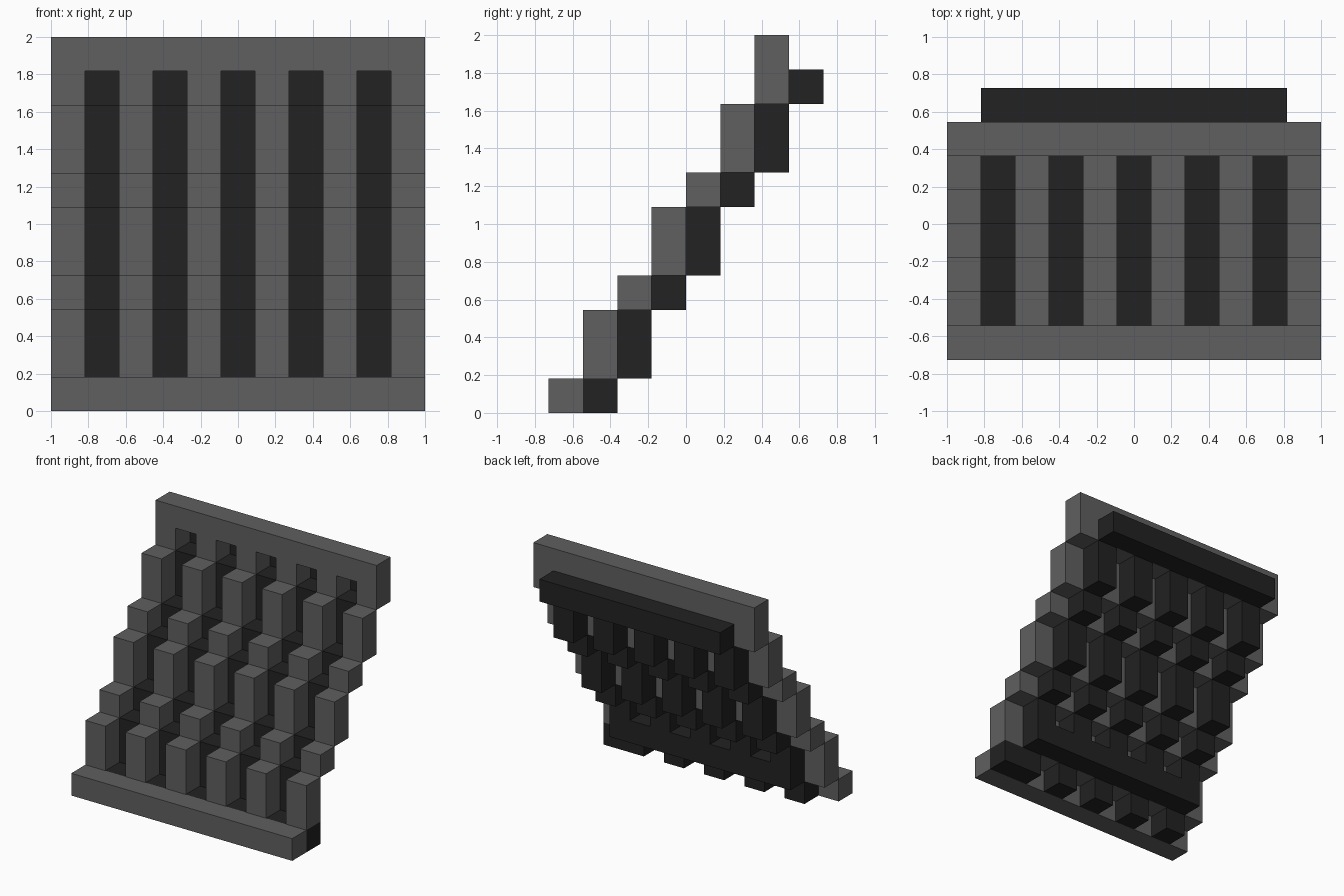
import bpy, bmesh

if "Cube" in bpy.data.objects:
    bpy.data.objects.remove(bpy.data.objects["Cube"], do_unlink=True)

U = 2 / 11  # the whole grille sits on an 11 x 8 x 11 grid


def material(name, value):
    m = bpy.data.materials.new(name)
    m.use_nodes = True
    colour = (value, value, value, 1)
    m.diffuse_color = colour
    m.node_tree.nodes["Principled BSDF"].inputs["Base Color"].default_value = colour
    return m


grey = material("mid grey", 0.116)
dark = material("charcoal", 0.0159)


def place(x, y, z):
    return ((x - 5.5) * U, (y - 4) * U, z * U)


def finish(name, bm, mat):
    bmesh.ops.recalc_face_normals(bm, faces=bm.faces)
    mesh = bpy.data.meshes.new(name)
    bm.to_mesh(mesh)
    bm.free()
    mesh.materials.append(mat)
    bpy.context.collection.objects.link(bpy.data.objects.new(name, mesh))


def extrude_outline(bm, outline, y):
    """Extrude an x-z outline one grid cell deep."""
    face = bm.faces.new([bm.verts.new(place(x, y, z)) for x, z in outline])
    out = bmesh.ops.extrude_face_region(bm, geom=[face], use_keep_orig=True)
    moved = [v for v in out["geom"] if isinstance(v, bmesh.types.BMVert)]
    bmesh.ops.translate(bm, verts=moved, vec=(0, U, 0))


def blocks(name, spans, y, z, height, mat):
    """A row of blocks, each spanning (first, end) columns."""
    bm = bmesh.new()
    for a, b in spans:
        extrude_outline(bm, [(a, z), (b, z), (b, z + height), (a, z + height)], y)
    finish(name, bm, mat)


bars = [(i, i + 1) for i in range(0, 11, 2)]
slots = [(i, i + 1) for i in range(1, 10, 2)]

# Bottom sill and the dark feet behind it, the last one running to the edge
blocks("sill", [(0, 11)], 0, 0, 1, grey)
blocks("sill_feet", slots[:-1] + [(9, 11)], 1, 0, 1, dark)

# Stepped grey bars, each with dark slot backs one cell behind
z = 1
for step, height in enumerate((2, 1, 2, 1, 2), start=1):
    blocks(f"bar_row_{step}", bars, step, z, height, grey)
    if step == 1:
        blocks("lower_back_rail", [(1, 10)], 2, z, 1, dark)
        blocks("slot_back_1", slots, 2, z + 1, height - 1, dark)
    else:
        blocks(f"slot_back_{step}", slots, step + 1, z, height, dark)
    z += height

# Notched top header and the dark rail closing its notches
outline = [(11, 11), (0, 11), (0, 9)]
for a, b in slots:
    outline += [(a, 9), (a, 10), (b, 10), (b, 9)]
outline.append((11, 9))
bm = bmesh.new()
extrude_outline(bm, outline, 6)
finish("header", bm, grey)
blocks("upper_back_rail", [(1, 10)], 7, 9, 1, dark)
